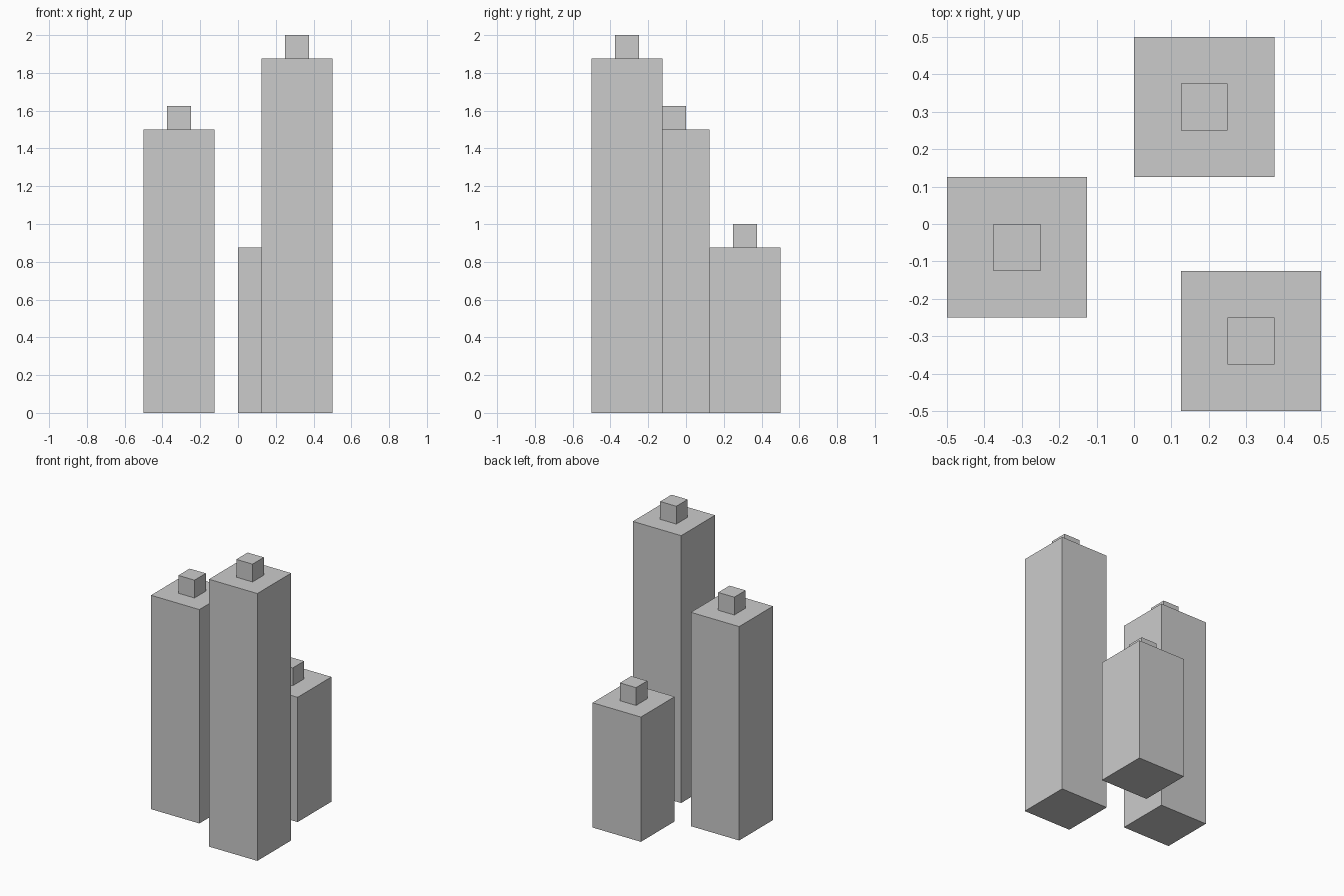
import bpy

if "Cube" in bpy.data.objects:
    bpy.data.objects.remove(bpy.data.objects["Cube"])

U = 0.125        # grid unit
WIDTH = 3 * U    # side of each column
CAP = U          # side of the small cube on top


def box(name, x, y, z, width, height):
    """Square box centred on (x, y) with its base at z."""
    bpy.ops.mesh.primitive_cube_add(size=1, location=(x, y, z + height / 2))
    obj = bpy.context.object
    obj.name = name
    obj.scale = (width, width, height)
    bpy.ops.object.transform_apply(location=False, rotation=False, scale=True)
    return obj


# Columns: name, centre x, centre y, height
columns = [
    ("left", -2.5 * U, -0.5 * U, 12 * U),
    ("back", 1.5 * U, 2.5 * U, 7 * U),
    ("front", 2.5 * U, -2.5 * U, 15 * U),
]

# Each column carries a small centred cube
for name, x, y, height in columns:
    box(name + "_column", x, y, 0, WIDTH, height)
    box(name + "_column_tip", x, y, height, CAP, CAP)
